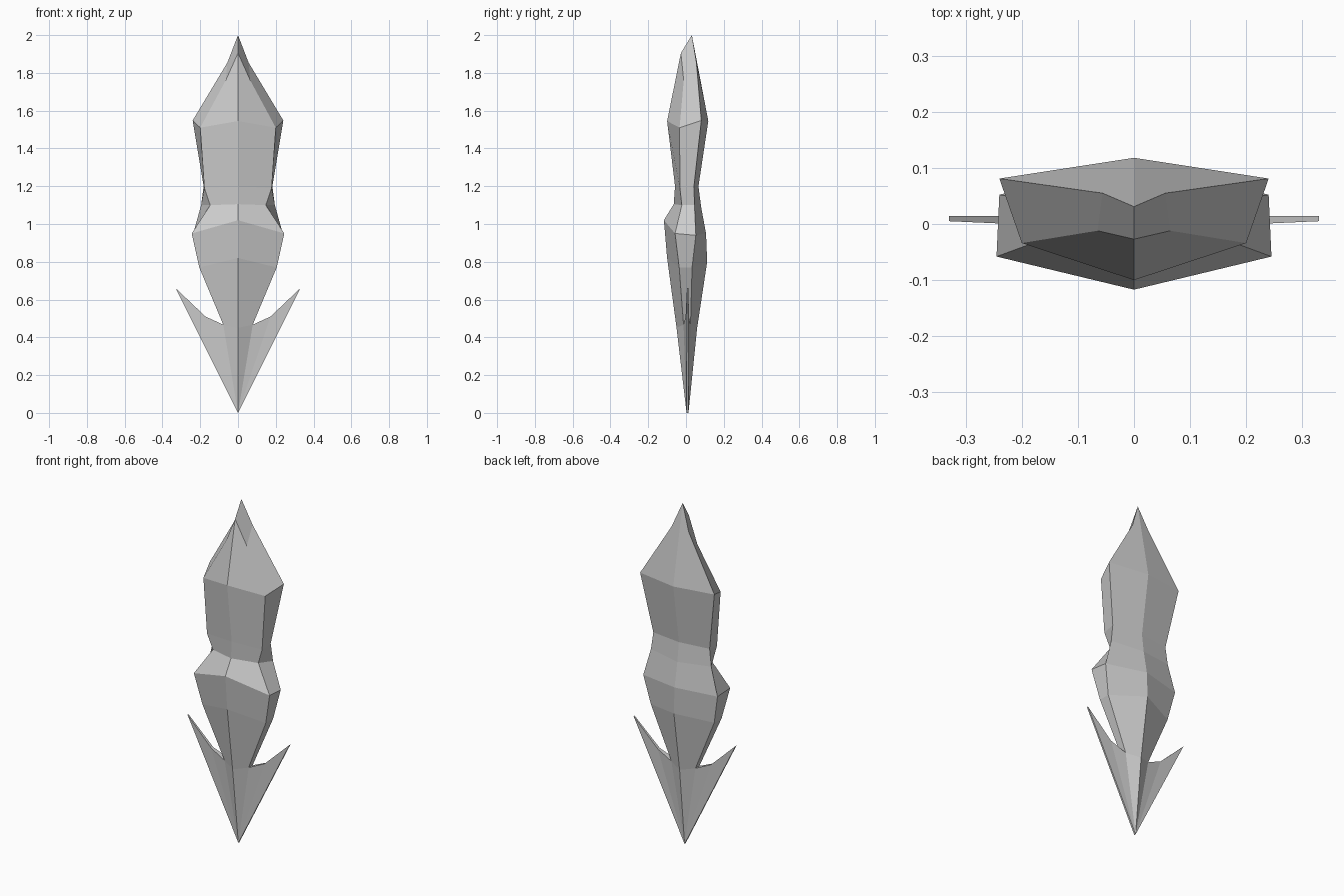
import bpy, bmesh

if "Cube" in bpy.data.objects:
    bpy.data.objects.remove(bpy.data.objects["Cube"])

# Half cross-sections, top to bottom:
# front ridge (y, z), front side (x, y, z), back side (x, y, z), back ridge (y, z)
RINGS = [
    ((-.027, 1.905), (.065, -.012, 1.76), (.056, .055, 1.855), (.031, 2.0)),
    ((-.10, 1.545), (.20, -.034, 1.51), (.24, .081, 1.548), (.118, 1.545)),
    ((-.058, 1.20), (.178, -.032, 1.19), (.182, .042, 1.20), (.066, 1.20)),
    ((-.065, 1.105), (.147, -.022, 1.10), (.195, .045, 1.10), (.08, 1.09)),
    ((-.117, 1.02), (.245, -.058, .95), (.24, .052, .94), (.106, .95)),
    ((-.10, .82), (.205, -.036, .77), (.205, .032, .77), (.112, .80)),
    ((-.05, .45), (.078, -.013, .467), (.078, .024, .467), (.059, .45)),
    ((.003, 0), (0, .003, 0), (0, .013, 0), (.013, 0)),
]
# Barb outline: x, front y, back y, z
BARB = [(.172, -.002, .015, .51), (.33, .005, .014, .66)]

bm = bmesh.new()


def face(points, side):
    bm.faces.new([bm.verts.new((x * side, y, z)) for x, y, z in points])


def build_half(side):
    rings = [[(0, *a), b, c, (0, *d)] for a, b, c, d in RINGS]
    last = len(rings) - 2
    # body skin
    for i, (top, low) in enumerate(zip(rings, rings[1:])):
        for k in range(3):
            if i == last:
                # tapered point: the side strip is replaced by the barb
                if k != 1:
                    end = low[0] if k == 0 else low[3]
                    face([top[k], top[k + 1], end], side)
            else:
                face([top[k], top[k + 1], low[k + 1], low[k]], side)
    # stepped crown rim
    face(rings[0], side)
    # swept barb
    root, tip = rings[-2], rings[-1]
    front = [root[1]] + [(x, f, z) for x, f, b, z in BARB] + [tip[1]]
    back = [root[2]] + [(x, b, z) for x, f, b, z in BARB] + [tip[2]]
    for outline in (front, back):
        for j in range(2):
            face([outline[3], outline[j], outline[j + 1]], side)
    for j in range(3):
        face([front[j], front[j + 1], back[j + 1], back[j]], side)


for s in (1, -1):
    build_half(s)

bmesh.ops.remove_doubles(bm, verts=bm.verts, dist=.0005)
bmesh.ops.recalc_face_normals(bm, faces=bm.faces)
mesh = bpy.data.meshes.new("barbed_spike")
bm.to_mesh(mesh)
bm.free()
bpy.context.collection.objects.link(bpy.data.objects.new("barbed_spike", mesh))
